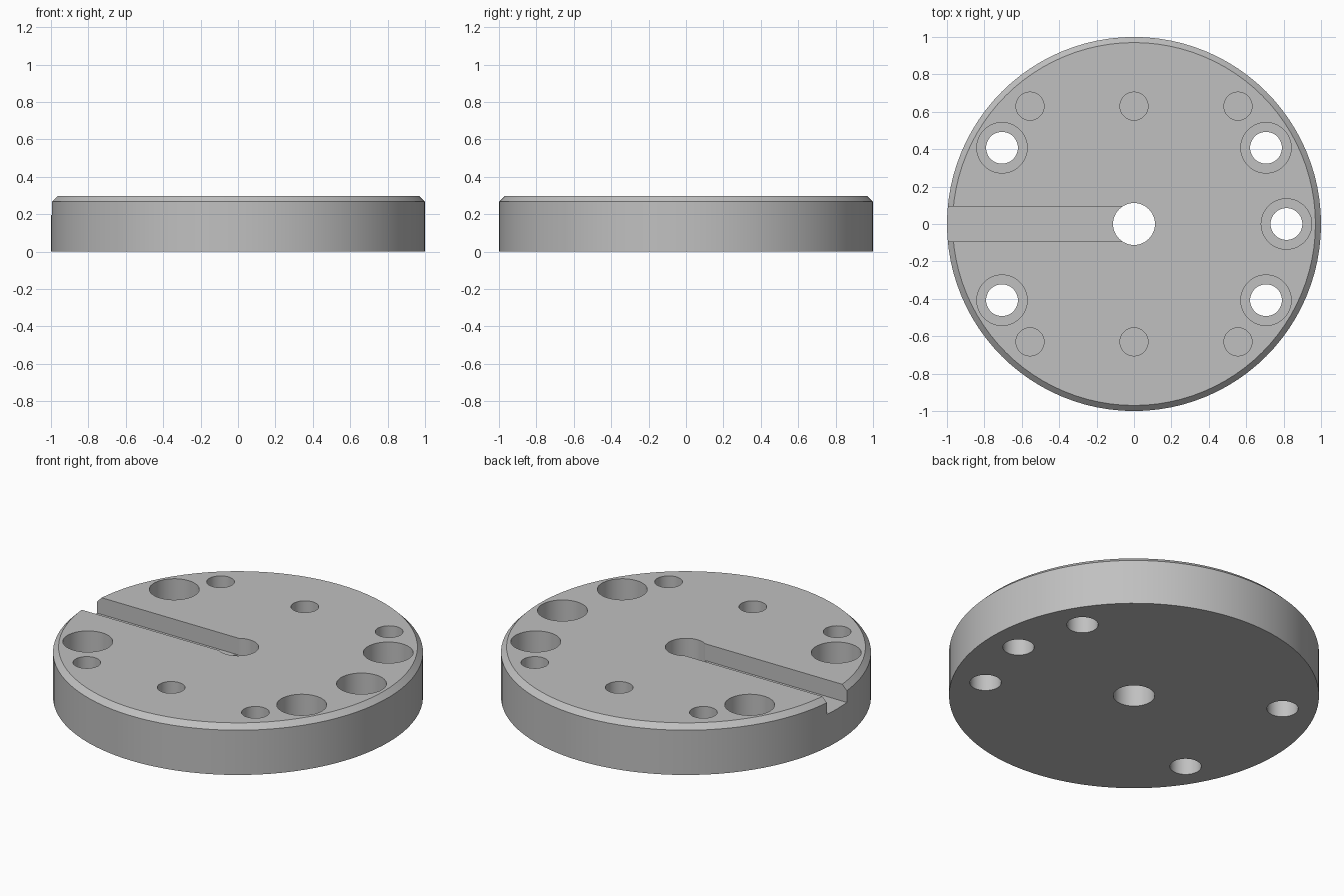
import bpy
import bmesh
from math import radians, cos, sin
from mathutils import Matrix

cube = bpy.data.objects.get("Cube")
if cube:
    bpy.data.objects.remove(cube)

HEIGHT, CHAMFER = 0.297, 0.03
SLOT_DEPTH, SLOT_WIDTH = 0.1, 0.188
BOLT_CIRCLE = 0.815

grey = bpy.data.materials.new("plain_grey")
grey.use_nodes = True
colour = (0.53, 0.53, 0.53, 1)
grey.diffuse_color = colour
grey.node_tree.nodes["Principled BSDF"].inputs["Base Color"].default_value = colour


def make_object(name, bm):
    mesh = bpy.data.meshes.new(name)
    bm.to_mesh(mesh)
    bm.free()
    mesh.materials.append(grey)
    obj = bpy.data.objects.new(name, mesh)
    bpy.context.collection.objects.link(obj)
    return obj


def cylinder(bm, x, y, radius, bottom, top, sides=48):
    bmesh.ops.create_cone(
        bm, cap_ends=True, segments=sides, radius1=radius, radius2=radius,
        depth=top - bottom, matrix=Matrix.Translation((x, y, (bottom + top) / 2)))


def cut(target, name, bm):
    """Subtract the shapes in bm from the target and discard the cutter."""
    cutter = make_object(name, bm)
    cutter.hide_render = True
    mod = target.modifiers.new(name, 'BOOLEAN')
    mod.operation, mod.solver, mod.object = 'DIFFERENCE', 'EXACT', cutter
    bpy.context.view_layer.objects.active = target
    bpy.ops.object.modifier_apply(modifier=mod.name)
    bpy.data.objects.remove(cutter)


# Round plate with a chamfered top rim
bm = bmesh.new()
cylinder(bm, 0, 0, 1, 0, HEIGHT, 96)
rim = [e for e in bm.edges if all(v.co.z > HEIGHT / 2 for v in e.verts)]
bmesh.ops.bevel(bm, geom=rim, offset=CHAMFER, segments=1, affect='EDGES')
plate = make_object("mounting_plate", bm)

# Through holes: centre bore and five bolt holes
bolts = [(BOLT_CIRCLE * cos(radians(a)), BOLT_CIRCLE * sin(radians(a)))
         for a in (0, 30, 150, 210, 330)]
bm = bmesh.new()
cylinder(bm, 0, 0, 0.112, -0.1, 0.5)
for x, y in bolts:
    cylinder(bm, x, y, 0.085, -0.1, 0.5)
cut(plate, "through_holes", bm)

# Counterbores around the bolt holes, and blind pin holes
bm = bmesh.new()
for x, y in bolts:
    cylinder(bm, x, y, 0.135, HEIGHT - 0.17, 0.5)
for x in (-0.556, 0, 0.556):
    for y in (-0.63, 0.63):
        cylinder(bm, x, y, 0.075, HEIGHT - 0.2, 0.5)
cut(plate, "recesses", bm)

# Radial slot from the centre bore to the rim
bm = bmesh.new()
floor = HEIGHT - SLOT_DEPTH
bmesh.ops.create_cube(bm, size=1, matrix=Matrix.Translation((-0.6, 0, floor + 0.2))
                      @ Matrix.Diagonal((1.2, SLOT_WIDTH, 0.4, 1)))
cut(plate, "slot", bm)

# Smooth round walls, sharp rims
bpy.ops.object.select_all(action='DESELECT')
plate.select_set(True)
bpy.context.view_layer.objects.active = plate
bpy.ops.object.shade_smooth_by_angle(angle=radians(30))
